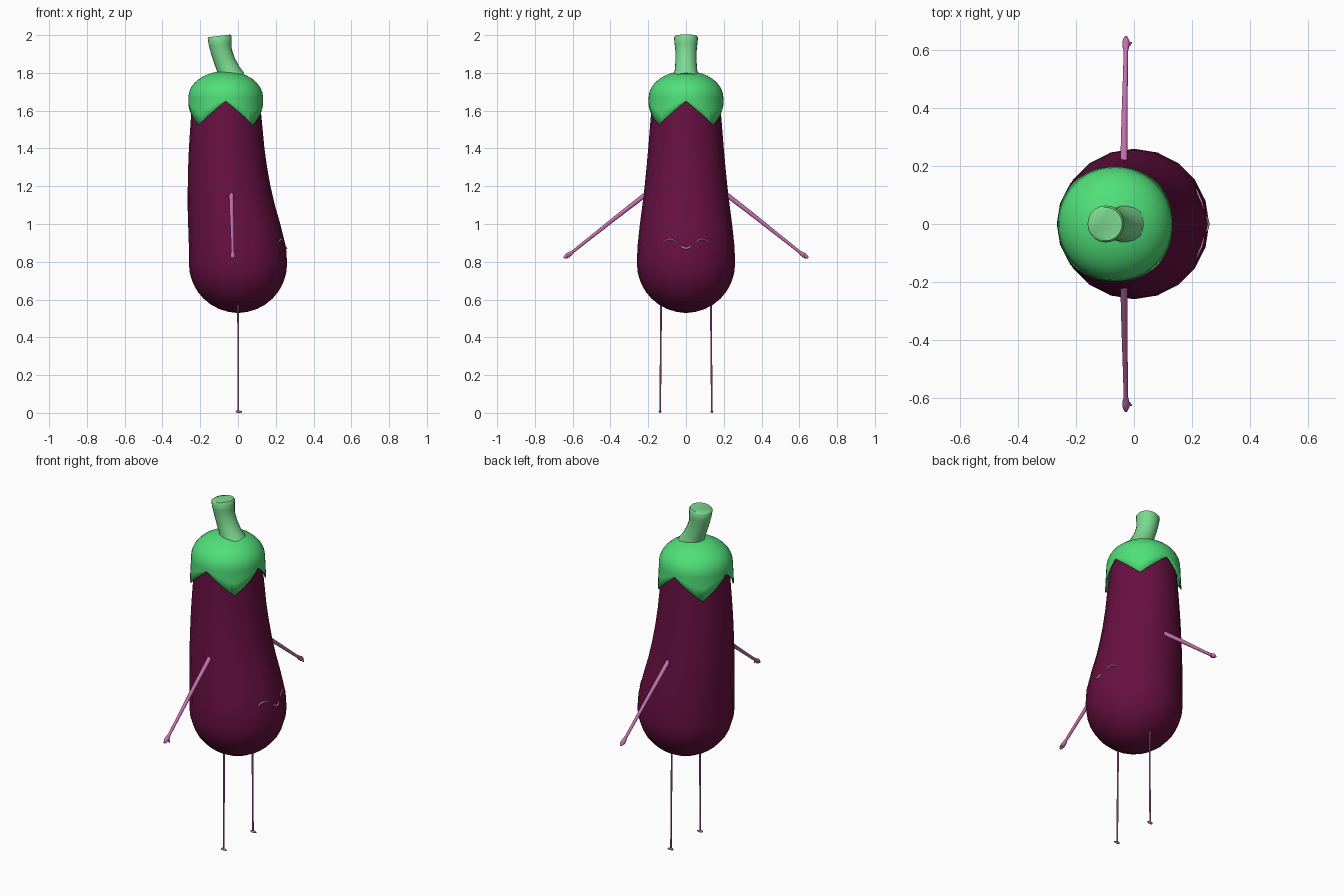
import bpy, bmesh, math
from mathutils import Vector
from mathutils.bvhtree import BVHTree

if "Cube" in bpy.data.objects:
    bpy.data.objects.remove(bpy.data.objects["Cube"])


def material(name, rgb):
    m = bpy.data.materials.new(name)
    m.diffuse_color = (*rgb, 1)
    m.use_nodes = True
    m.node_tree.nodes["Principled BSDF"].inputs["Base Color"].default_value = m.diffuse_color
    return m


PURPLE = material("aubergine purple", (0.135, 0.005, 0.052))
GREEN = material("leaf green", (0.08, 0.74, 0.19))
STEM = material("pale stem green", (0.2, 0.7, 0.28))
PINK = material("limb pink", (0.56, 0.16, 0.44))
LINE = material("face line pink", (0.62, 0.28, 0.47))


def loft(name, rings, mat, angle=50, cap=True):
    """Skin a list of equal-length vertex rings."""
    bm = bmesh.new()
    vr = [[bm.verts.new(p) for p in ring] for ring in rings]
    n = len(vr[0])
    for a, b in zip(vr, vr[1:]):
        for i in range(n):
            j = (i + 1) % n
            bm.faces.new((a[i], a[j], b[j], b[i]))
    if cap:
        bm.faces.new(list(reversed(vr[0])))
        bm.faces.new(vr[-1])
        bmesh.ops.recalc_face_normals(bm, faces=bm.faces[:])
    me = bpy.data.meshes.new(name)
    bm.to_mesh(me)
    bm.free()
    me.materials.append(mat)
    ob = bpy.data.objects.new(name, me)
    bpy.context.collection.objects.link(ob)
    me.shade_smooth()
    me.set_sharp_from_angle(angle=math.radians(angle))
    return ob


def circle(cx, r, z, n):
    return [(cx + r * math.cos(2 * math.pi * i / n),
             r * math.sin(2 * math.pi * i / n), z) for i in range(n)]


def tube(name, pts, radii, mat, n=10, angle=60):
    """Round tube along a path with a radius at each point."""
    pts = [Vector(p) for p in pts]
    rings = []
    for k, p in enumerate(pts):
        d = (pts[min(k + 1, len(pts) - 1)] - pts[max(k - 1, 0)]).normalized()
        ref = Vector((1, 0, 0)) if abs(d.x) < 0.8 else Vector((0, 1, 0))
        u = d.cross(ref).normalized()
        v = d.cross(u)
        rings.append([p + radii[k] * (u * math.cos(t) + v * math.sin(t))
                      for t in (2 * math.pi * i / n for i in range(n))])
    return loft(name, rings, mat, angle)


# Body: round bottom, then leaning, tapering sections (centre x, radius, z)
sections = []
for k in range(1, 9):
    a = math.pi / 2 * k / 8
    sections.append((0, 0.26 * math.sin(a), 0.79 - 0.26 * math.cos(a)))
sections += [(-0.003, 0.257, 0.88), (-0.02, 0.244, 1.0), (-0.036, 0.231, 1.1),
             (-0.047, 0.219, 1.2), (-0.055, 0.209, 1.3), (-0.06, 0.2, 1.4),
             (-0.063, 0.184, 1.6), (-0.064, 0.178, 1.68),
             (-0.064, 0.13, 1.74), (-0.064, 0.05, 1.77)]
sections.insert(0, (0, 0.012, 0.53))
body = loft("body", [circle(*s, 20) for s in sections], PURPLE, 80)

# Calyx: dome whose rim zigzags into four diagonal points
N = 48
CX = -0.065
rings = []
for k in range(1, 9):
    a = math.pi / 2 * k / 8
    rings.append(circle(CX, 0.198 * math.sin(a), 1.67 + 0.14 * math.cos(a), N))
rings.insert(0, circle(CX, 0.005, 1.81, N))
for f in (0.0, 0.5, 1.0):
    ring = []
    for i in range(N):
        t = 2 * math.pi * i / N
        tip = 1 - abs((t % (math.pi / 2)) / (math.pi / 4) - 1)
        edge = 1.65 - 0.125 * tip
        z = 1.665 + (edge - 1.665) * f
        r = 0.198 + 0.007 * f * tip
        ring.append((CX + r * math.cos(t), r * math.sin(t), z))
    rings.append(ring)
calyx = loft("calyx", rings, GREEN, 60, cap=False)
bm = bmesh.new()
bm.from_mesh(calyx.data)
bmesh.ops.contextual_create(bm, geom=[e for e in bm.edges if e.is_boundary
                            and e.verts[0].co.z > 1.8])
bmesh.ops.recalc_face_normals(bm, faces=bm.faces[:])
bm.to_mesh(calyx.data)
bm.free()
shell = calyx.modifiers.new("thickness", 'SOLIDIFY')
shell.thickness = 0.006
shell.offset = -1

# Stem: bent stalk with a slightly wider, tilted end
tube("stem", [(-0.03, 0, 1.77), (-0.048, 0, 1.81), (-0.07, 0, 1.86),
              (-0.087, 0, 1.91), (-0.094, 0, 1.95), (-0.097, 0, 1.988),
              (-0.098, 0, 1.996)],
     [0.07, 0.06, 0.056, 0.056, 0.06, 0.064, 0.058], STEM, 20, 50)

for side, s in (("left", -1), ("right", 1)):
    # Arm ending in a small mitten
    tube(f"{side}_arm",
         [(-0.035, s * 0.205, 1.163), (-0.033, s * 0.36, 1.043),
          (-0.03, s * 0.5, 0.932), (-0.028, s * 0.6, 0.853),
          (-0.028, s * 0.615, 0.841), (-0.028, s * 0.63, 0.831),
          (-0.028, s * 0.647, 0.82)],
         [0.013, 0.011, 0.009, 0.008, 0.012, 0.013, 0.005], PINK)
    tube(f"{side}_thumb",
         [(-0.028, s * 0.612, 0.84), (-0.016, s * 0.622, 0.828),
          (-0.009, s * 0.627, 0.82)], [0.006, 0.006, 0.003], PINK, 8)
    # Thin leg with a tiny foot
    tube(f"{side}_leg", [(0, s * 0.132, 0.6), (0.002, s * 0.134, 0.3),
                         (0.002, s * 0.137, 0.006)],
         [0.005, 0.0045, 0.0045], PINK, 8)
    tube(f"{side}_foot", [(-0.012, s * 0.137, 0.006), (-0.004, s * 0.137, 0.0075),
                          (0.01, s * 0.138, 0.0065), (0.022, s * 0.138, 0.005)],
         [0.004, 0.0075, 0.0065, 0.003], PINK, 8)

# Face lines: thin strokes projected on the body's +x side
bvh = BVHTree.FromPolygons([v.co for v in body.data.vertices],
                           [p.vertices[:] for p in body.data.polygons])


def stroke(name, cy, cz, half, rise, r):
    pts, radii = [], []
    for k in range(13):
        u = k / 6 - 1
        y, z = cy + half * u, cz + rise * (1 - u * u)
        hit = bvh.ray_cast(Vector((1, y, z)), Vector((-1, 0, 0)))[0]
        pts.append(hit + Vector((0.001, 0, 0)))
        radii.append(r * (1 - 0.6 * u ** 4))
    tube(name, pts, radii, LINE, 8)


stroke("left_eye", -0.085, 0.9, 0.037, 0.019, 0.0045)
stroke("right_eye", 0.085, 0.9, 0.037, 0.019, 0.0045)
stroke("mouth", 0, 0.885, 0.028, -0.014, 0.0055)
